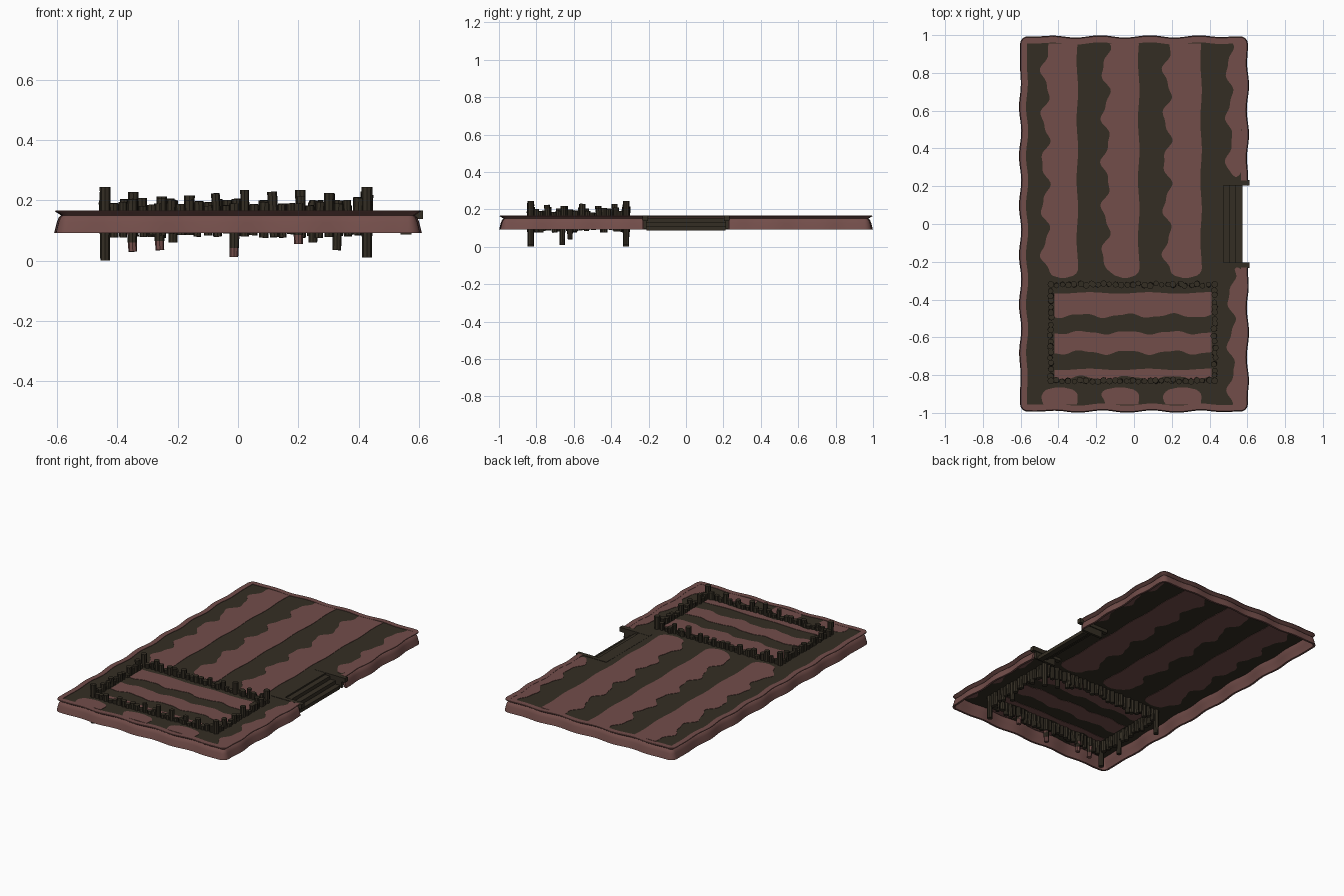
import bpy, bmesh, math, random
from mathutils import Vector, Matrix

random.seed(7)
cube = bpy.data.objects.get("Cube")
if cube:
    bpy.data.objects.remove(cube, do_unlink=True)


def material(name, rgb):
    m = bpy.data.materials.new(name)
    m.use_nodes = True
    m.diffuse_color = (*rgb, 1)
    m.node_tree.nodes["Principled BSDF"].inputs["Base Color"].default_value = (*rgb, 1)
    return m


ROSE = material("dusty_rose", (0.17, 0.075, 0.068))
DARK = material("dark_brown", (0.034, 0.027, 0.017))


def finish(name, bm, *mats, smooth=False):
    bmesh.ops.recalc_face_normals(bm, faces=bm.faces)
    mesh = bpy.data.meshes.new(name)
    bm.to_mesh(mesh)
    bm.free()
    obj = bpy.data.objects.new(name, mesh)
    bpy.context.collection.objects.link(obj)
    for m in mats:
        mesh.materials.append(m)
    if smooth:
        bpy.ops.object.select_all(action="DESELECT")
        obj.select_set(True)
        bpy.context.view_layer.objects.active = obj
        bpy.ops.object.shade_smooth_by_angle(angle=math.radians(35))
    return obj


def loft(bm, rings):
    """Join closed rings of points into a capped solid."""
    loops = [[bm.verts.new(p) for p in ring] for ring in rings]
    for a, b in zip(loops, loops[1:]):
        for i in range(len(a)):
            j = (i + 1) % len(a)
            bm.faces.new((a[i], a[j], b[j], b[i]))
    bm.faces.new(loops[0])
    bm.faces.new(loops[-1][::-1])


def box(name, lo, hi, mat):
    bm = bmesh.new()
    size = Vector(hi) - Vector(lo)
    mid = (Vector(hi) + Vector(lo)) / 2
    bmesh.ops.create_cube(bm, size=1, matrix=Matrix.Translation(mid) @ Matrix.Diagonal((*size, 1)))
    return finish(name, bm, mat)


# Deck sheet with the step notch in its right-hand edge
X, Y, NX, NY = 0.578, 0.968, 0.47, 0.21
outline = [(-X, -Y), (X, -Y), (X, -NY), (NX, -NY), (NX, NY), (X, NY), (X, Y), (-X, Y)]
bm = bmesh.new()
loft(bm, [[(x, y, z) for x, y in outline] for z in (0.160, 0.164)])
finish("deck", bm, DARK)


# Wavy rim swept round the deck, open at the notch
HX, HY, R = 0.598, 0.988, 0.035
PROFILE = [(-0.032, 0.167), (0.0, 0.167), (0.002, 0.163), (-0.018, 0.15), (-0.010, 0.143),
           (-0.004, 0.128), (0.005, 0.092), (-0.008, 0.092), (-0.02, 0.13), (-0.032, 0.152)]


def rim_path():
    path = []

    def side(a, b, normal, steps):
        a, b, n = Vector(a), Vector(b), Vector(normal)
        for i in range(steps + 1):
            t = i / steps
            p = a.lerp(b, t)
            fade = min(1, 6 * t, 6 * (1 - t))
            wave = 0.006 * fade * math.sin(24 * (p.x + p.y) + 1)
            path.append((p + n * wave, n))

    def corner(sx, sy, start):
        for i in range(1, 6):
            a = start + math.pi / 2 * i / 6
            n = Vector((math.cos(a), math.sin(a)))
            path.append((Vector((sx * (HX - R), sy * (HY - R))) + n * R, n))

    cx, cy, q = HX - R, HY - R, math.pi / 2
    side((HX, 0.23), (HX, cy), (1, 0), 32)
    corner(1, 1, 0)
    side((cx, HY), (-cx, HY), (0, 1), 48)
    corner(-1, 1, q)
    side((-HX, cy), (-HX, -cy), (-1, 0), 80)
    corner(-1, -1, 2 * q)
    side((-cx, -HY), (cx, -HY), (0, -1), 48)
    corner(1, -1, 3 * q)
    side((HX, -cy), (HX, -0.23), (1, 0), 32)
    return path


bm = bmesh.new()
loft(bm, [[(*(p + n * d), z) for d, z in PROFILE] for p, n in rim_path()])
finish("wavy_rim", bm, ROSE, smooth=True)


# Painted stripes: thin plates with one rippled side and tapered ends
def stripe(name, lo, hi, start, end, ripple=0.022, taper=(1, 1), along_x=False, both=False):
    bm = bmesh.new()
    rings = []
    steps = max(8, int((end - start) / 0.012))
    for i in range(steps + 1):
        t = start + (end - start) * i / steps
        wave = ripple * (math.cos(26 * (t - 0.69)) + 0.35 * math.sin(57 * t + 9 * lo))
        a, b = lo + wave, hi + (wave * 0.8 if both else 0.004 * math.sin(20 * t))
        for gap, on in ((t - start, taper[0]), (end - t, taper[1])):
            if on and gap < 0.05:
                squeeze = 0.4 * (b - a) * (1 - math.sqrt(max(0, 1 - (1 - gap / 0.05) ** 2)))
                a, b = a + squeeze, b - squeeze
        ring = [(a, t, 0.158), (b, t, 0.158), (b, t, 0.166), (a, t, 0.166)]
        rings.append([(y, x, z) for x, y, z in ring] if along_x else ring)
    loft(bm, rings)
    finish(name, bm, ROSE)


for i, (lo, hi) in enumerate([(-0.47, -0.30), (-0.15, 0.025), (0.175, 0.355)]):
    stripe(f"long_stripe_{i}", lo, hi, -0.285, 0.955, taper=(1, 0))
    stripe(f"front_patch_{i}", lo - 0.01, hi, -0.955, -0.865, ripple=0.015, taper=(0, 1))
stripe("side_stripe_back", 0.505, 0.572, 0.25, 0.955, ripple=0.018, taper=(1, 0))
stripe("side_stripe_front", 0.515, 0.572, -0.955, -0.23, ripple=0.02, taper=(0, 1))

# Crosswise stripes inside the pen
for i, (lo, hi) in enumerate([(-0.485, -0.365), (-0.68, -0.575), (-0.815, -0.77)]):
    stripe(f"pen_stripe_{i}", lo, hi, -0.42, 0.41, ripple=0.01, taper=(0, 0),
           along_x=True, both=i == 1)

# Steps leading down through the notch, with end trims
box("step_landing", (0.40, -0.215, 0.156), (0.475, 0.215, 0.165), DARK)
for i in range(3):
    x, z = 0.47 + 0.034 * i, 0.153 - 0.022 * i
    box(f"step_{i}", (x, -0.21, z - 0.022), (x + 0.036, 0.21, z), DARK)
for name, y in (("front", -0.218), ("back", 0.218)):
    box(f"notch_trim_{name}", (0.40, y - 0.014, 0.138), (0.612, y + 0.014, 0.166), DARK)
    box(f"notch_wall_{name}", (0.44, y - 0.008, 0.095), (0.585, y + 0.008, 0.14), DARK)


# Palisade of uneven, slightly leaning logs
def log(bm, x, y, bottom, top, radius, lean=0.0, rose_tip=False):
    tilt = Matrix.Rotation(random.uniform(-lean, lean), 4, "Y") @ Matrix.Rotation(
        random.uniform(-lean, lean), 4, "X")
    place = Matrix.Translation((x, y, (bottom + top) / 2)) @ tilt
    verts = bmesh.ops.create_cone(bm, cap_ends=True, segments=8, radius1=radius * 0.9,
                                  radius2=radius, depth=top - bottom, matrix=place)["verts"]
    if rose_tip:
        for f in {f for v in verts for f in v.link_faces}:
            f.material_index = 1


PX0, PX1, PY0, PY1 = -0.44, 0.427, -0.83, -0.32
bm = bmesh.new()


def fence_row(a, b, count):
    for i in range(1, count):
        p = Vector(a).lerp(Vector(b), i / count)
        tall = random.uniform(0.2, 0.235) if i % 3 == 0 else random.uniform(0.18, 0.208)
        log(bm, p.x + random.uniform(-0.003, 0.003), p.y + random.uniform(-0.006, 0.006),
            random.uniform(0.075, 0.1), tall, random.uniform(0.014, 0.018), 0.06)


for y in (PY0, PY1):
    fence_row((PX0, y), (PX1, y), 28)
for x in (PX0, PX1):
    fence_row((x, PY0), (x, PY1), 17)
    for y in (PY0, PY1):
        log(bm, x, y, 0.0 if x < 0 else 0.01, 0.244, 0.018)
finish("palisade", bm, DARK, ROSE, smooth=True)

# Longer support stakes below the deck
bm = bmesh.new()
for x, depth in ((-0.35, 0.03), (-0.26, 0.035), (-0.012, 0.012), (0.2, 0.055)):
    log(bm, x, PY0, depth, 0.1, 0.016, 0.08, rose_tip=True)
    log(bm, x, PY0, depth + 0.03, 0.19, 0.0175)
for x, y, depth in ((0.33, PY1, 0.035), (-0.215, PY1, 0.06), (0.25, PY1, 0.06),
                    (PX0, -0.66, 0.01), (PX1, -0.62, 0.04)):
    log(bm, x, y, depth, 0.2, 0.016, 0.04)
finish("support_stakes", bm, DARK, ROSE, smooth=True)
